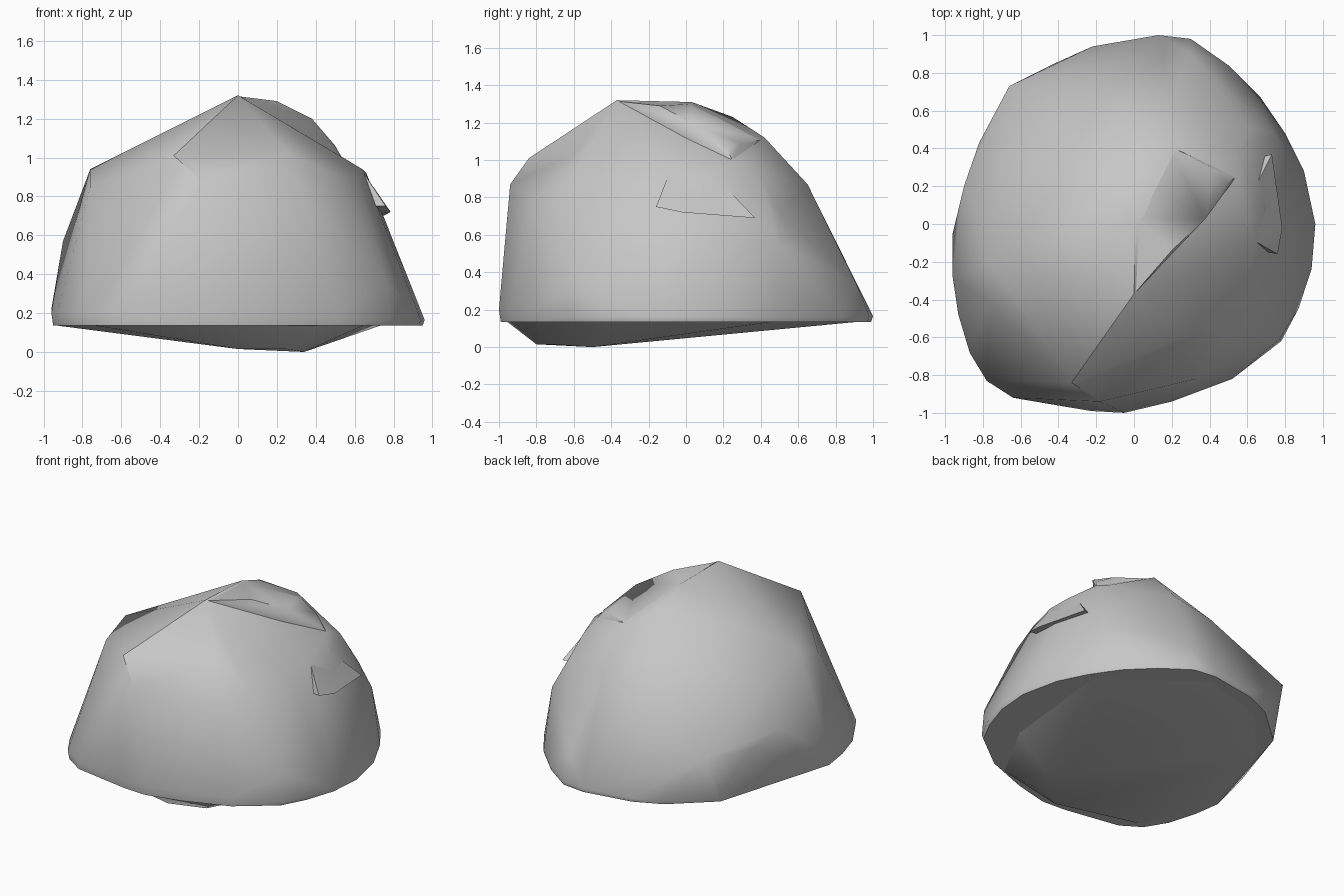
import bpy
import bmesh
import math

cube = bpy.data.objects.get("Cube")
if cube:
    bpy.data.objects.remove(cube, do_unlink=True)

# Plain grey stone
stone = bpy.data.materials.new("grey_stone")
stone.use_nodes = True
stone_colour = (0.57, 0.57, 0.57, 1)
stone.diffuse_color = stone_colour
stone.node_tree.nodes["Principled BSDF"].inputs["Base Color"].default_value = stone_colour


def chipped_stone(name, points, sharp_angle):
    """Wrap a tight faceted skin around a cloud of corner points."""
    bm = bmesh.new()
    for point in points:
        bm.verts.new(point)
    bmesh.ops.convex_hull(bm, input=list(bm.verts))
    loose = [vert for vert in bm.verts if not vert.link_faces]
    bmesh.ops.delete(bm, geom=loose, context="VERTS")
    bmesh.ops.recalc_face_normals(bm, faces=list(bm.faces))
    mesh = bpy.data.meshes.new(name)
    bm.to_mesh(mesh)
    bm.free()
    mesh.materials.append(stone)
    obj = bpy.data.objects.new(name, mesh)
    bpy.context.collection.objects.link(obj)
    bpy.ops.object.select_all(action="DESELECT")
    obj.select_set(True)
    bpy.context.view_layer.objects.active = obj
    bpy.ops.object.shade_smooth_by_angle(angle=math.radians(sharp_angle))
    return obj


# Outline of the widest part, just above the underside
rim_outline = [
    (.13, 1), (.3, .98), (.5, .84), (.67, .67), (.8, .48), (.9, .28),
    (.96, 0), (.94, -.24), (.87, -.45), (.78, -.62), (.52, -.82), (.2, -.94),
    (-.05, -1), (-.23, -.99), (-.64, -.92), (-.78, -.83), (-.87, -.68),
    (-.93, -.48), (-.96, -.28), (-.7, .6), (-.42, .85), (-.22, .94),
]
rim = []
for x, y in rim_outline:
    upper_height = .2 if x + y < 0 else .165
    rim.append((x, y, upper_height))
    rim.append((x * .99, y * .99, .135))

# Steep walls with their shoulder corners
front_shoulder = [(-.18, -.94, .87), (-.33, -.84, 1.01), (.25, -.6, 1.03),
                  (.33, -.82, .8), (.5, -.6, .91), (.77, -.61, .35)]
left_shoulder = [(-.76, -.2, .94), (-.76, -.42, .85), (-.66, -.56, .81),
                 (-.9, .2, .57), (-.82, .43, .48), (-.96, -.05, .22)]
back_slope = [(-.66, .73, .48), (-.54, .76, .42), (.29, .91, .34),
              (-.1, .66, .8), (.2, .65, .87), (.61, .5, .71)]
right_shoulder = [(.64, -.09, .94), (.61, -.3, .91), (.66, .1, .92),
                  (.54, .25, 1), (.55, .38, .94), (.72, .5, .55)]

# Apex and the ridge running back from it
ridge = [(0, -.37, 1.32), (.01, .03, 1.31), (0, .25, 1.23), (.18, .42, 1.12)]

chipped_stone(
    "boulder_body",
    rim + front_shoulder + left_shoulder + back_slope + right_shoulder + ridge,
    48,
)

# Tilted crest slab on the right of the apex, slightly undercut at the front
chipped_stone(
    "crest",
    [(0, -.37, 1.315), (.2, -.14, 1.29), (.38, .03, 1.2), (.5, .22, 1.06),
     (.54, .25, .99), (.34, 0, 1.1), (.42, .29, 1.09), (.18, .42, 1.11),
     (.05, .2, 1.23), (.02, .03, 1.3)],
    48,
)

# Lopsided keel below the rim: gentle on the left, steep on the right
keel_top = [(-.95, -.28), (-.75, .4), (-.4, .8), (.1, .95), (.74, .48),
            (.65, -.4), (.4, -.85), (-.1, -.96), (-.75, -.8)]
keel_bottom = [(0, -.8, .015), (-.1, -.82, .045), (.34, -.5, 0), (.25, -.72, .015)]
chipped_stone("keel", [(x, y, .138) for x, y in keel_top] + keel_bottom, 40)

# Small overhanging chip on the right flank
chipped_stone(
    "flank_ledge",
    [(.64, -.09, .93), (.76, -.16, .75), (.785, -.02, .72), (.73, .37, .69),
     (.5, -.1, .75), (.5, .3, .7), (.62, .15, .92)],
    60,
)
